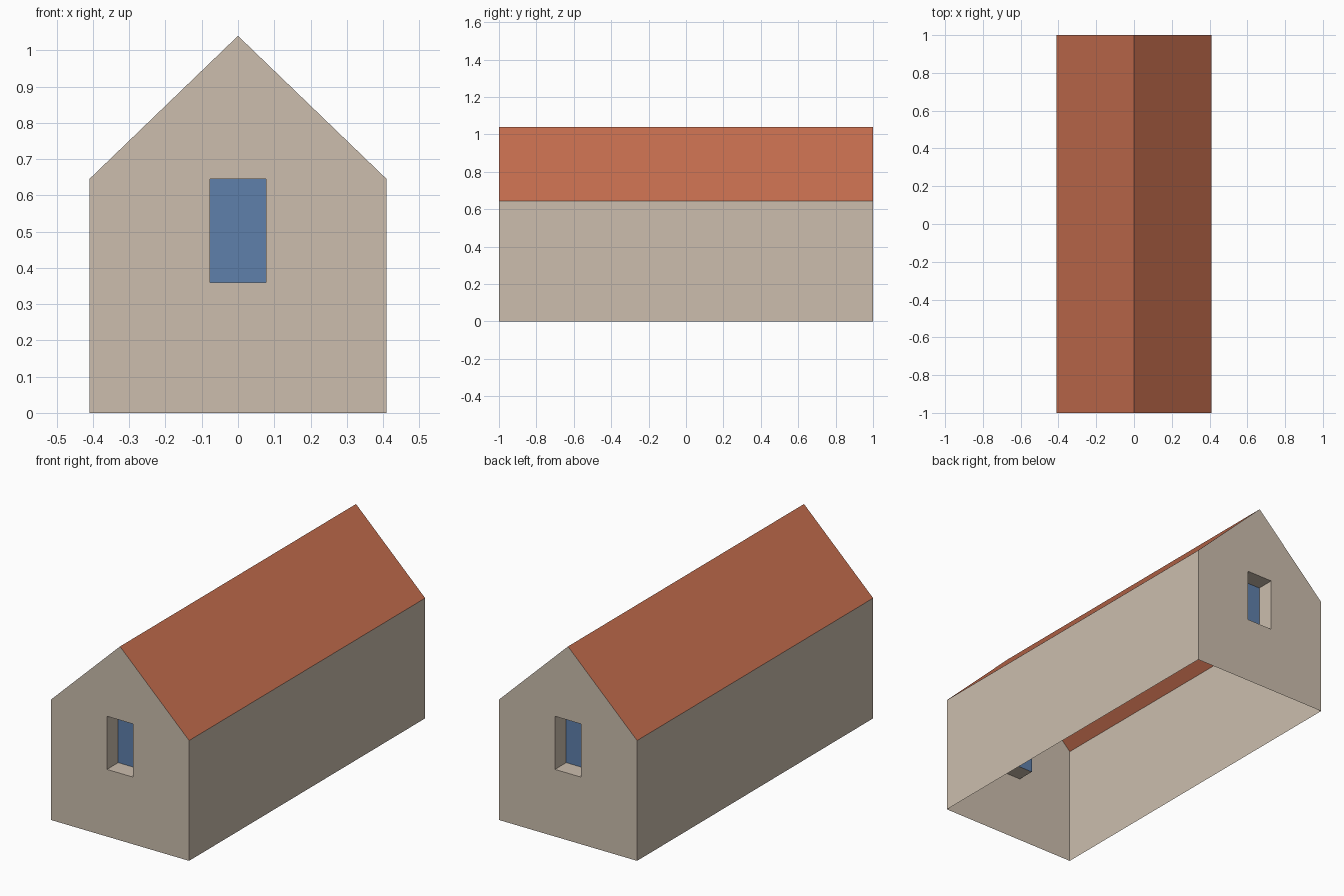
import bpy

if "Cube" in bpy.data.objects:
    bpy.data.objects.remove(bpy.data.objects["Cube"])

W, H, RIDGE, L = 0.41, 0.645, 1.04, 1.0      # half width, eave, ridge, half length
WX, WZ0, WZ1, DEPTH = 0.077, 0.36, 0.645, 0.095  # window opening and recess


def srgb(r, g, b):
    f = lambda c: c / 12.92 if c <= 0.04045 else ((c + 0.055) / 1.055) ** 2.4
    return tuple(f(c / 255) for c in (r, g, b)) + (1.0,)


def material(name, rgb):
    m = bpy.data.materials.new(name)
    m.diffuse_color = srgb(*rgb)
    m.use_nodes = True
    m.node_tree.nodes["Principled BSDF"].inputs["Base Color"].default_value = m.diffuse_color
    return m


plaster = material("beige_plaster", (204, 190, 174))
tile = material("terracotta", (198, 110, 79))
glass = material("blue_glass", (95, 128, 171))


def part(name, verts, faces, mat):
    me = bpy.data.meshes.new(name)
    me.from_pydata(verts, [], faces)
    me.materials.append(mat)
    ob = bpy.data.objects.new(name, me)
    bpy.context.collection.objects.link(ob)
    return ob


# Long walls and roof slopes as single sheets, open underneath
for s, side in ((-1, "left"), (1, "right")):
    quad = [(0, 1, 2, 3)] if s > 0 else [(3, 2, 1, 0)]
    part(side + "_wall", [(s * W, -L, 0), (s * W, L, 0), (s * W, L, H), (s * W, -L, H)], quad, plaster)
    part(side + "_roof", [(s * W, -L, H), (s * W, L, H), (0, L, RIDGE), (0, -L, RIDGE)], quad, tile)

# Gable ends, each with a recessed window
for s, end in ((-1, "front"), (1, "back")):
    y, yi = s * L, s * (L - DEPTH)
    outline = [(-W, 0), (W, 0), (W, H), (0, RIDGE), (-W, H)]
    hole = [(-WX, WZ0), (WX, WZ0), (WX, WZ1), (-WX, WZ1)]
    verts = [(x, y, z) for x, z in outline + hole] + [(x, yi, z) for x, z in hole]
    faces = [(0, 1, 6, 5), (1, 2, 7, 6), (2, 3, 7), (3, 8, 7), (3, 4, 8), (4, 0, 5, 8)]
    faces += [(5 + i, 5 + (i + 1) % 4, 9 + (i + 1) % 4, 9 + i) for i in range(4)]
    pane = (0, 1, 2, 3)
    if s > 0:
        faces = [f[::-1] for f in faces]
        pane = pane[::-1]
    part(end + "_gable", verts, faces, plaster)
    part(end + "_window_pane", [(x, yi, z) for x, z in hole], [pane], glass)
